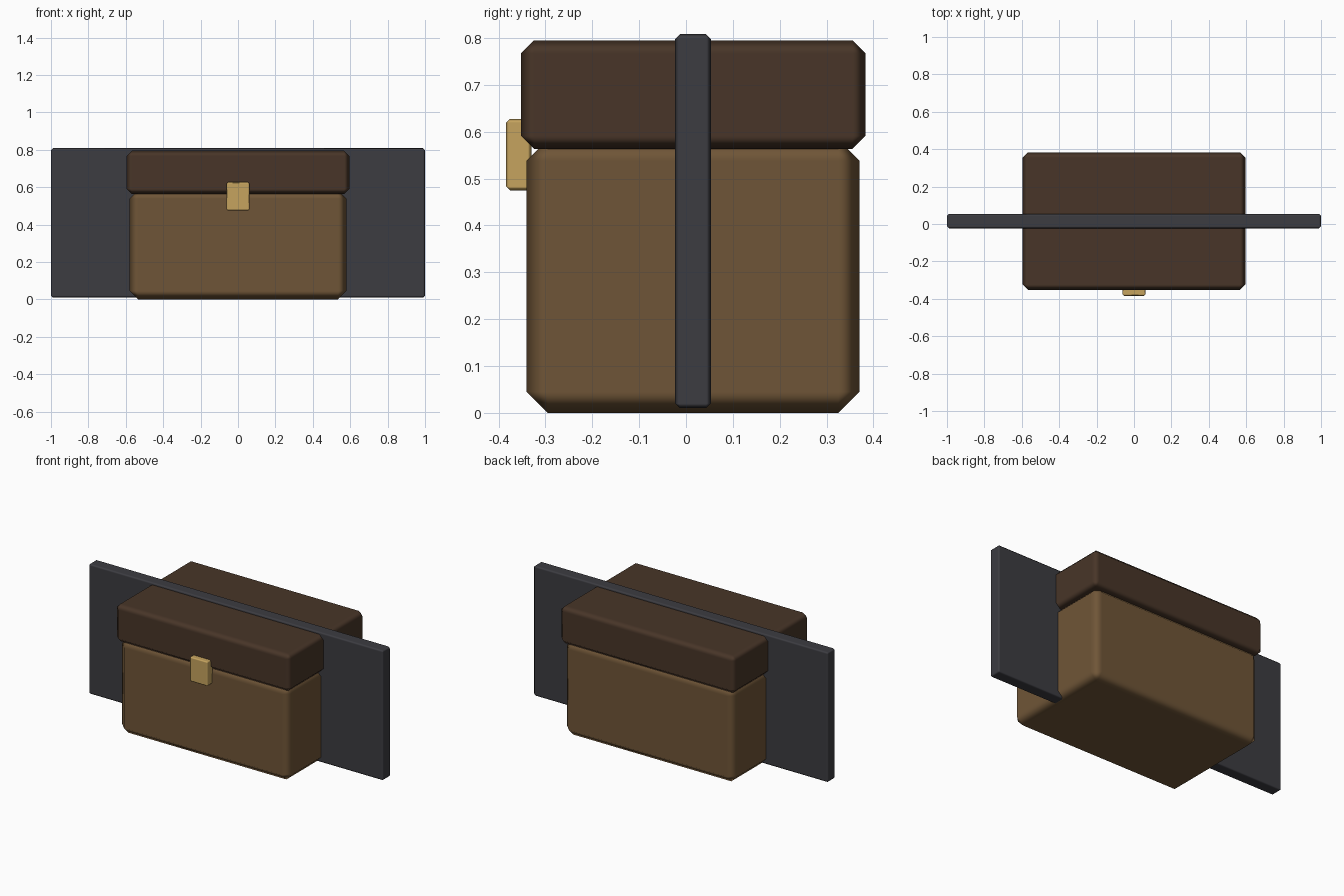
import bpy
from mathutils import Vector

if "Cube" in bpy.data.objects:
    bpy.data.objects.remove(bpy.data.objects["Cube"])


def chamfered_box(name, low, high, chamfer, color):
    """Box between two corners with a softly shaded single-step chamfer."""
    low, high = Vector(low), Vector(high)
    bpy.ops.mesh.primitive_cube_add(size=1, location=(low + high) / 2)
    obj = bpy.context.object
    obj.name = name
    obj.scale = high - low
    bpy.ops.object.transform_apply(location=False, rotation=False, scale=True)
    bpy.ops.object.shade_smooth()
    bevel = obj.modifiers.new("Chamfer", "BEVEL")
    bevel.width = chamfer
    bevel.segments = 1
    bevel.harden_normals = True
    mat = bpy.data.materials.new(name + "_color")
    mat.diffuse_color = (*color, 1)
    mat.use_nodes = True
    mat.node_tree.nodes["Principled BSDF"].inputs["Base Color"].default_value = mat.diffuse_color
    obj.data.materials.append(mat)
    return obj


# Pouch body, its top chamfer tucked under the lid
chamfered_box("pouch_body", (-0.58, -0.34, 0), (0.58, 0.37, 0.583), 0.045,
              (0.159, 0.091, 0.038))

# Overhanging lid
chamfered_box("lid", (-0.595, -0.352, 0.563), (0.595, 0.383, 0.795), 0.028,
              (0.065, 0.036, 0.021))

# Wide belt slab running through the pouch
chamfered_box("belt", (-1, -0.023, 0.01), (1, 0.053, 0.808), 0.01,
              (0.045, 0.045, 0.053))

# Brass clasp on the front
chamfered_box("clasp", (-0.062, -0.384, 0.475), (0.062, -0.33, 0.627), 0.008,
              (0.565, 0.371, 0.114))
